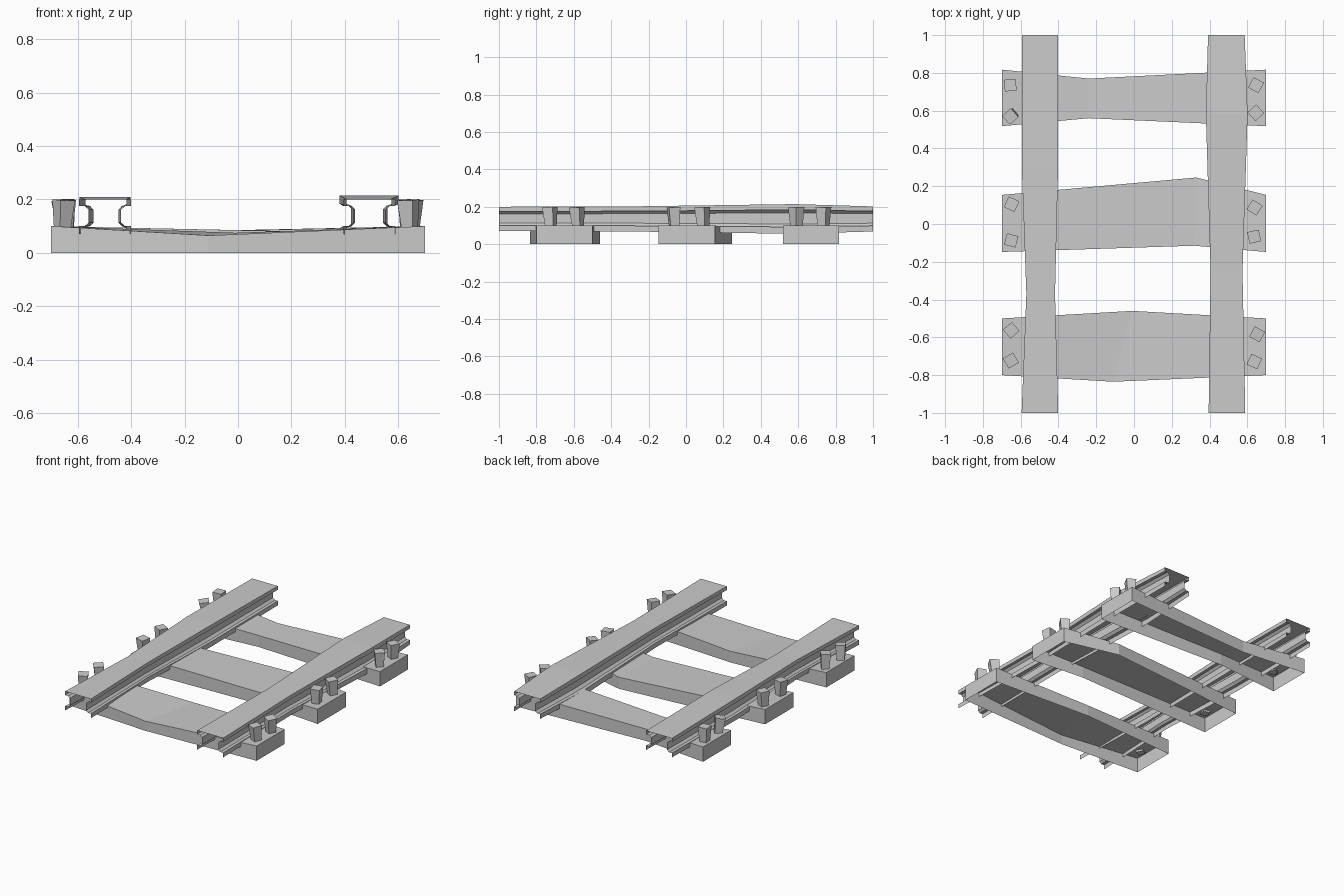
import bpy, bmesh, math
from mathutils import Matrix, Euler

if "Cube" in bpy.data.objects:
    bpy.data.objects.remove(bpy.data.objects["Cube"])


def make_object(name, bm):
    bmesh.ops.recalc_face_normals(bm, faces=bm.faces)
    mesh = bpy.data.meshes.new(name)
    bm.to_mesh(mesh)
    bm.free()
    obj = bpy.data.objects.new(name, mesh)
    bpy.context.collection.objects.link(obj)
    return obj


def loft(bm, rings):
    # Bridge successive open cross-sections with quads
    rows = [[bm.verts.new(p) for p in ring] for ring in rings]
    for a, b in zip(rows, rows[1:]):
        for i in range(len(a) - 1):
            bm.faces.new((a[i], a[i + 1], b[i + 1], b[i]))
    return rows


# Rails: hollow I-profile, open underneath, slightly uneven along the length
HALF = [(.096, .07), (.096, .10), (.075, .10), (.06, .113),
        (.06, .162), (.075, .175), (.096, .175), (.096, .20)]
PROFILE = HALF + [(-u, z) for u, z in reversed(HALF)]
ZC = .135


def rail(name, stations):
    bm = bmesh.new()
    loft(bm, [[(xc + u * sx, y, ZC + (z - ZC) * sz) for u, z in PROFILE]
              for y, xc, sx, sz in stations])
    make_object(name, bm)


rail("left_rail", [(-1, -.498, 1.01, 1), (-.37, -.494, .79, 1),
                   (.3, -.498, 1.0, 1.13), (1, -.498, 1.0, 1)])
rail("right_rail", [(-1, .492, 1.01, 1), (-.25, .490, .88, 1.04),
                    (.58, .491, 1.15, 1.22), (1, .489, 1.01, 1.03)])


# Sleepers: sagging planks with closed ends and an open underside
# Middle section is given as (x, y, z) for the front and back edges
def sleeper(name, y0, y1, front, back):
    def section(f, b):
        return [(f[0], f[1], 0), f, b, (b[0], b[1], 0)]
    bm = bmesh.new()
    rows = loft(bm, [section((-.7, y0, .1), (-.7, y1, .1)),
                     section(front, back),
                     section((.7, y0, .1), (.7, y1, .1))])
    bm.faces.new(rows[0])
    bm.faces.new(rows[-1])
    make_object(name, bm)


sleeper("front_sleeper", -.80, -.50, (-.11, -.835, .065), (-.01, -.46, .075))
sleeper("middle_sleeper", -.148, .154, (.32, -.115, .078), (.33, .246, .078))
sleeper("back_sleeper", .518, .817, (-.24, .56, .078), (-.24, .77, .08))

# Spikes: tapered square pegs, x, y, twist, tilt about x, tilt about y (degrees)
SPIKES = [(-.655, .735, 5, 0, 0), (-.65, .575, 40, 6, -5), (-.65, .105, -25, 0, 2),
          (-.65, -.085, -15, 2, 0), (-.65, -.56, 40, 3, 0), (-.655, -.72, 30, 3, 3),
          (.645, .735, -28, 0, 1), (.645, .59, 42, 1, 0), (.64, .09, -32, 3, -2),
          (.635, -.065, 12, 2, 1), (.65, -.58, -28, 4, 2), (.64, -.725, -25, 3, -3)]
for i, (x, y, twist, tx, ty) in enumerate(SPIKES):
    bm = bmesh.new()
    turn = Euler([math.radians(a) for a in (tx, ty, 0)]).to_matrix().to_4x4()
    bmesh.ops.create_cone(
        bm, cap_ends=True, segments=4, radius1=.032, radius2=.044, depth=.112,
        matrix=Matrix.Translation((x, y, .142)) @ turn
        @ Matrix.Rotation(math.radians(45 + twist), 4, 'Z'))
    make_object(f"spike_{i + 1}", bm)
